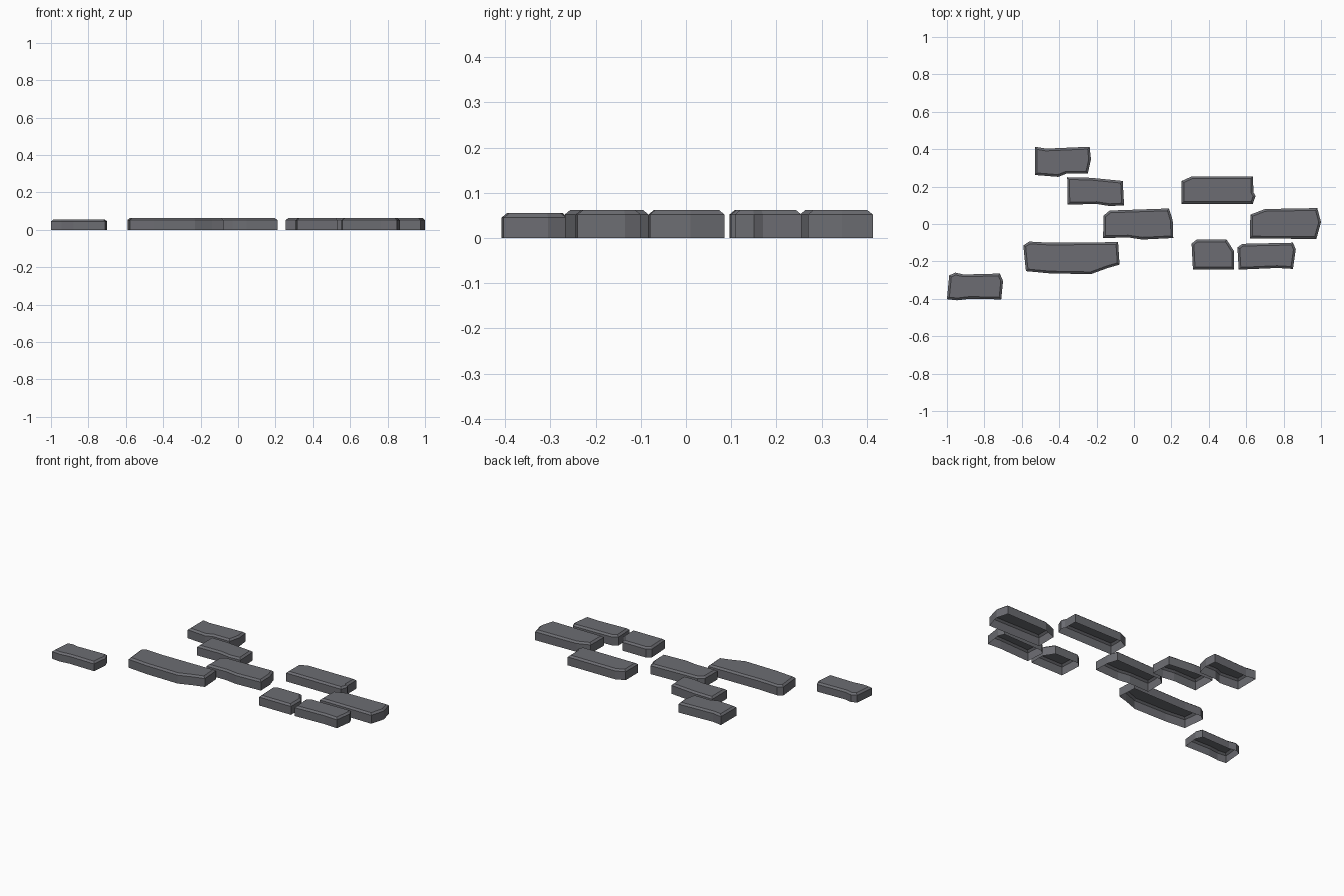
import bpy, bmesh
from mathutils import Vector

if "Cube" in bpy.data.objects:
    bpy.data.objects.remove(bpy.data.objects["Cube"])

stone_grey = bpy.data.materials.new("stone grey")
stone_grey.diffuse_color = (0.15, 0.152, 0.168, 1)
stone_grey.use_nodes = True
stone_grey.node_tree.nodes["Principled BSDF"].inputs["Base Color"].default_value = stone_grey.diffuse_color


def inset(points, d):
    """Mitred inward offset of a counter-clockwise outline."""
    out = []
    for i, p in enumerate(points):
        a = (p - points[i - 1]).normalized()
        b = (points[(i + 1) % len(points)] - p).normalized()
        na, nb = Vector((-a.y, a.x)), Vector((-b.y, b.x))
        out.append(p + (na + nb) * d / max(1 + na.dot(nb), 0.6))
    return out


def stone(name, outline, height=0.062):
    """Hollow slab, open underneath, with a chamfered top rim."""
    pts = [Vector(p) for p in reversed(outline)]   # clockwise -> ccw
    top = inset(pts, 0.012)
    bm = bmesh.new()
    rings = [[bm.verts.new((p.x, p.y, z)) for p in ring]
             for ring, z in ((pts, 0), (pts, height - 0.01), (top, height))]
    n = len(pts)
    for lo, hi in zip(rings, rings[1:]):
        for i in range(n):
            j = (i + 1) % n
            bm.faces.new((lo[i], lo[j], hi[j], hi[i]))
    bm.faces.new(rings[2])
    mesh = bpy.data.meshes.new(name)
    bm.to_mesh(mesh)
    bm.free()
    mesh.materials.append(stone_grey)
    bpy.context.collection.objects.link(bpy.data.objects.new(name, mesh))


# Left outlier and long slab
stone("far_left_stone", [(-1, -.402), (-.988, -.275), (-.955, -.26), (-.91, -.27),
                         (-.717, -.265), (-.70, -.305), (-.71, -.403), (-.88, -.40),
                         (-.945, -.408)], 0.055)
stone("long_stone", [(-.592, -.115), (-.56, -.094), (-.45, -.10), (-.085, -.097),
                     (-.077, -.217), (-.14, -.235), (-.23, -.268), (-.45, -.264),
                     (-.578, -.252)])
# Middle group
stone("centre_stone", [(-.165, -.075), (-.163, .045), (-.13, .072), (.187, .083),
                       (.207, .02), (.21, -.075), (.045, -.083), (-.03, -.072)])
stone("upper_middle_stone", [(-.357, .25), (-.23, .247), (-.06, .23), (-.053, .10),
                             (-.13, .096), (-.2, .107), (-.355, .104)])
stone("back_stone", [(-.53, .413), (-.47, .403), (-.237, .413), (-.23, .345),
                     (-.247, .27), (-.36, .27), (-.405, .252), (-.53, .262)])
# Right group
stone("upper_right_stone", [(.255, .23), (.31, .255), (.637, .255), (.638, .17),
                            (.65, .15), (.635, .108), (.255, .108)])
stone("far_right_stone", [(.62, -.077), (.622, .05), (.70, .08), (.98, .085),
                          (1, .01), (.975, -.08)])
stone("small_stone", [(.308, -.105), (.335, -.083), (.495, -.083), (.535, -.145),
                      (.535, -.243), (.315, -.243)])
stone("lower_right_stone", [(.553, -.125), (.58, -.106), (.85, -.1), (.865, -.135),
                            (.85, -.24), (.765, -.235), (.56, -.244)])
